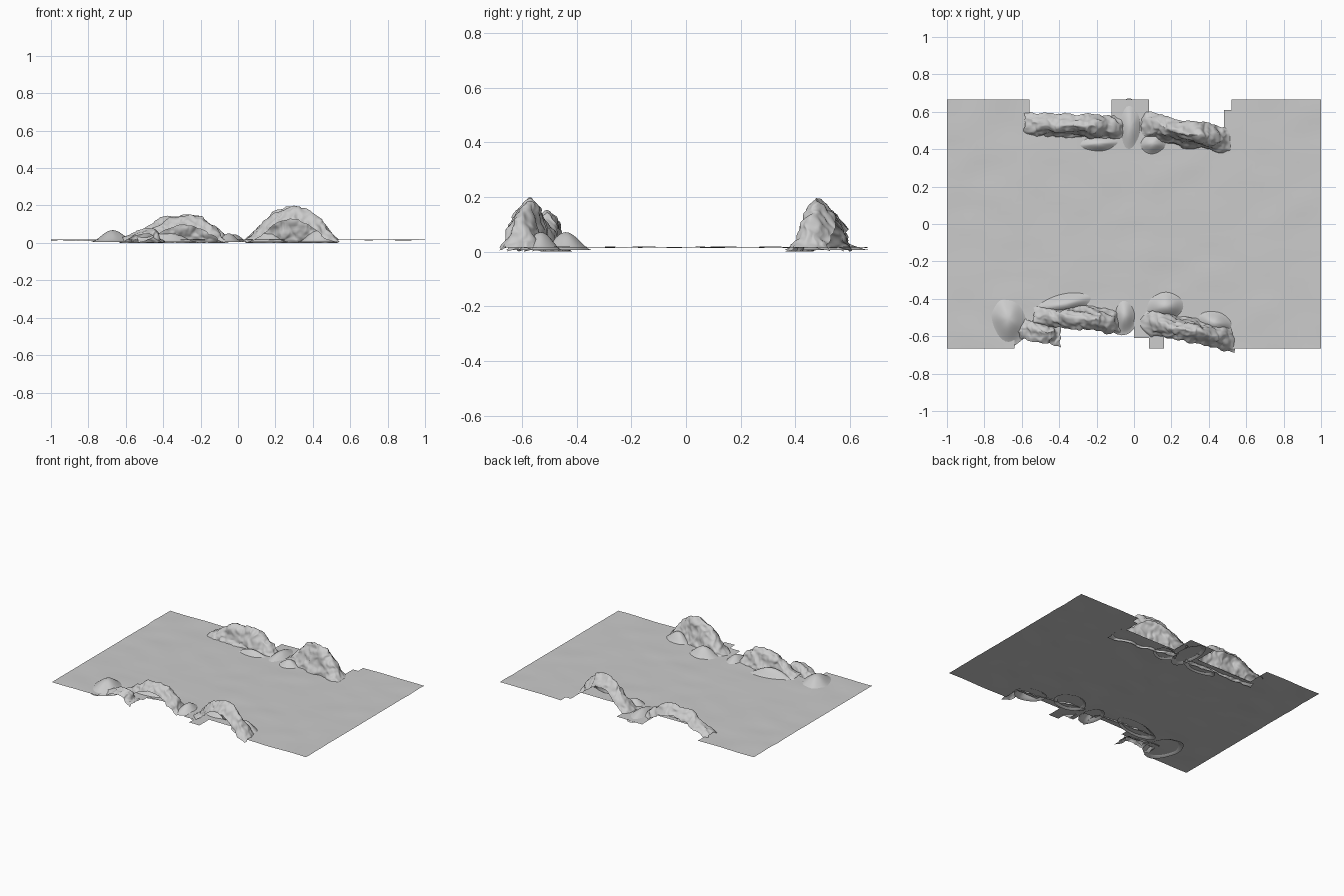
import bpy, bmesh, math
from mathutils import Vector, noise

if "Cube" in bpy.data.objects:
    bpy.data.objects.remove(bpy.data.objects["Cube"])


def finish(name, bm):
    bmesh.ops.recalc_face_normals(bm, faces=bm.faces)
    if sum(f.normal.z * f.calc_area() for f in bm.faces) < 0:
        bmesh.ops.reverse_faces(bm, faces=bm.faces)
    me = bpy.data.meshes.new(name)
    bm.to_mesh(me)
    bm.free()
    me.shade_smooth()
    ob = bpy.data.objects.new(name, me)
    bpy.context.collection.objects.link(ob)
    return ob


def lerp_table(tab, t):
    for (a, va), (b, vb) in zip(tab, tab[1:]):
        if t <= b:
            return va + (vb - va) * (t - a) / (b - a)
    return tab[-1][1]


def surface(name, nu, nv, fn):
    """Open grid surface from a function of u, v in 0..1."""
    bm = bmesh.new()
    rows = [[bm.verts.new(fn(i / nu, j / nv)) for j in range(nv + 1)] for i in range(nu + 1)]
    for i in range(nu):
        for j in range(nv):
            bm.faces.new((rows[i][j], rows[i + 1][j], rows[i + 1][j + 1], rows[i][j + 1]))
    return finish(name, bm)


# Water sheet: rippled grid with stepped notches under the rocks
NX, NY, HY = 50, 24, 0.665
DY = 2 * HY / NY
NOTCHES = [(-0.56, -0.12, 1, 3), (0.08, 0.48, 1, 3), (0.48, 0.52, 1, 1),
           (-0.64, -0.36, -1, 2), (-0.36, 0.0, -1, 3), (0.0, 0.08, -1, 1),
           (0.16, 0.52, -1, 2)]


def water(u, v):
    x, y = 2 * u - 1, HY * (2 * v - 1)
    return x, y, 0.016 + 0.004 * noise.noise(Vector((x * 5, y * 9, 3)))


sheet = surface("water_sheet", NX, NY, water)
bm = bmesh.new()
bm.from_mesh(sheet.data)
cut = []
for f in bm.faces:
    c = f.calc_center_median()
    for x0, x1, side, n in NOTCHES:
        if x0 < c.x < x1 and c.y * side > HY - n * DY:
            cut.append(f)
            break
bmesh.ops.delete(bm, geom=cut, context='FACES')
bm.to_mesh(sheet.data)
bm.free()

# Rock ridges: craggy shells, steep inward, hollow with an arched lip outward
ACROSS = [(0, -1), (0.45, -0.35), (0.65, 0.05), (0.8, 0.45), (1, 1)]
RISE = [(0, 0), (0.2, 0.28), (0.45, 0.78), (0.6, 0.97), (0.68, 1), (0.8, 0.9)]


def ridge(name, start, end, side, half, height, bend, crest, seed):
    def pt(u, v):
        h = height * lerp_table(crest, u)
        x = start[0] + (end[0] - start[0]) * u
        y = start[1] + (end[1] - start[1]) * u + side * bend * math.sin(math.pi * u)
        arch = max(0, math.sin(math.pi * u))
        lip = 0.62 * arch ** 0.7
        z = lerp_table(RISE + [(1, lip)], v)
        w = half * (1.05 - 0.12 * arch)
        p = Vector((x, y + side * w * lerp_table(ACROSS, v), h * z))
        q = p * 13 + Vector((seed, seed * 2, 0))
        d = noise.noise_vector(q) * 0.016 + noise.noise_vector(p * 34) * 0.010
        d.z *= 0.7 if h * z > 0.02 else 0.2
        p += d
        p.z = max(0.0, p.z)
        return p
    surface(name, 84, 36, pt)


HUMP = [(0, 0.08), (0.1, 0.33), (0.2, 0.6), (0.33, 0.85), (0.45, 0.97), (0.58, 1),
        (0.7, 0.86), (0.82, 0.6), (0.92, 0.32), (1, 0.08)]
LOW = [(0, 0.2), (0.15, 0.5), (0.35, 0.88), (0.55, 1), (0.75, 0.92), (0.9, 0.5), (1, 0.15)]
ridge("front_right_rock", (0.04, -0.51), (0.53, -0.61), -1, 0.075, 0.198, 0.0, HUMP, 1.3)
ridge("front_left_rock", (-0.53, -0.49), (-0.07, -0.52), -1, 0.07, 0.152, -0.01, LOW, 4.1)
ridge("front_left_outer_rock", (-0.63, -0.55), (-0.39, -0.59), -1, 0.065, 0.08, 0.0, LOW, 7.7)
ridge("back_left_rock", (-0.59, 0.53), (-0.06, 0.51), 1, 0.07, 0.152, 0.0, LOW, 9.2)
ridge("back_right_rock", (0.04, 0.53), (0.52, 0.44), 1, 0.078, 0.198, -0.005, HUMP, 12.6)


# Smooth sand mounds around the feet of the rocks
def mound(name, x, y, rx, ry, h, rot=0):
    ca, sa = math.cos(math.radians(rot)), math.sin(math.radians(rot))
    bm = bmesh.new()
    rings, seg = 9, 36
    top = bm.verts.new((x, y, 0.006 + h))
    prev = None
    for r in range(1, rings + 1):
        t = r / rings
        ring = []
        for k in range(seg):
            a = 2 * math.pi * k / seg
            wob = 1 + 0.16 * noise.noise(Vector((math.cos(a) + x * 9, math.sin(a) + y * 9, 1)))
            px, py = rx * t * wob * math.cos(a), ry * t * wob * math.sin(a)
            z = 0.006 + h * (0.5 + 0.5 * math.cos(math.pi * t)) ** 0.8
            ring.append(bm.verts.new((x + ca * px - sa * py, y + sa * px + ca * py, z)))
        for k in range(seg):
            n = (k + 1) % seg
            if prev is None:
                bm.faces.new((top, ring[k], ring[n]))
            else:
                bm.faces.new((prev[k], ring[k], ring[n], prev[n]))
        prev = ring
    finish(name, bm)


MOUNDS = [(-0.67, -0.51, 0.11, 0.15, 0.062, 15), (-0.37, -0.43, 0.18, 0.07, 0.06, 12),
          (-0.05, -0.49, 0.065, 0.11, 0.045, 0), (0.17, -0.44, 0.115, 0.09, 0.065, 0),
          (0.43, -0.53, 0.11, 0.08, 0.065, -15), (-0.02, 0.52, 0.075, 0.155, 0.04, 0),
          (-0.19, 0.43, 0.135, 0.05, 0.04, 5), (0.1, 0.43, 0.085, 0.07, 0.045, 10)]
for i, m in enumerate(MOUNDS):
    mound(f"sand_mound_{i + 1}", *m)
